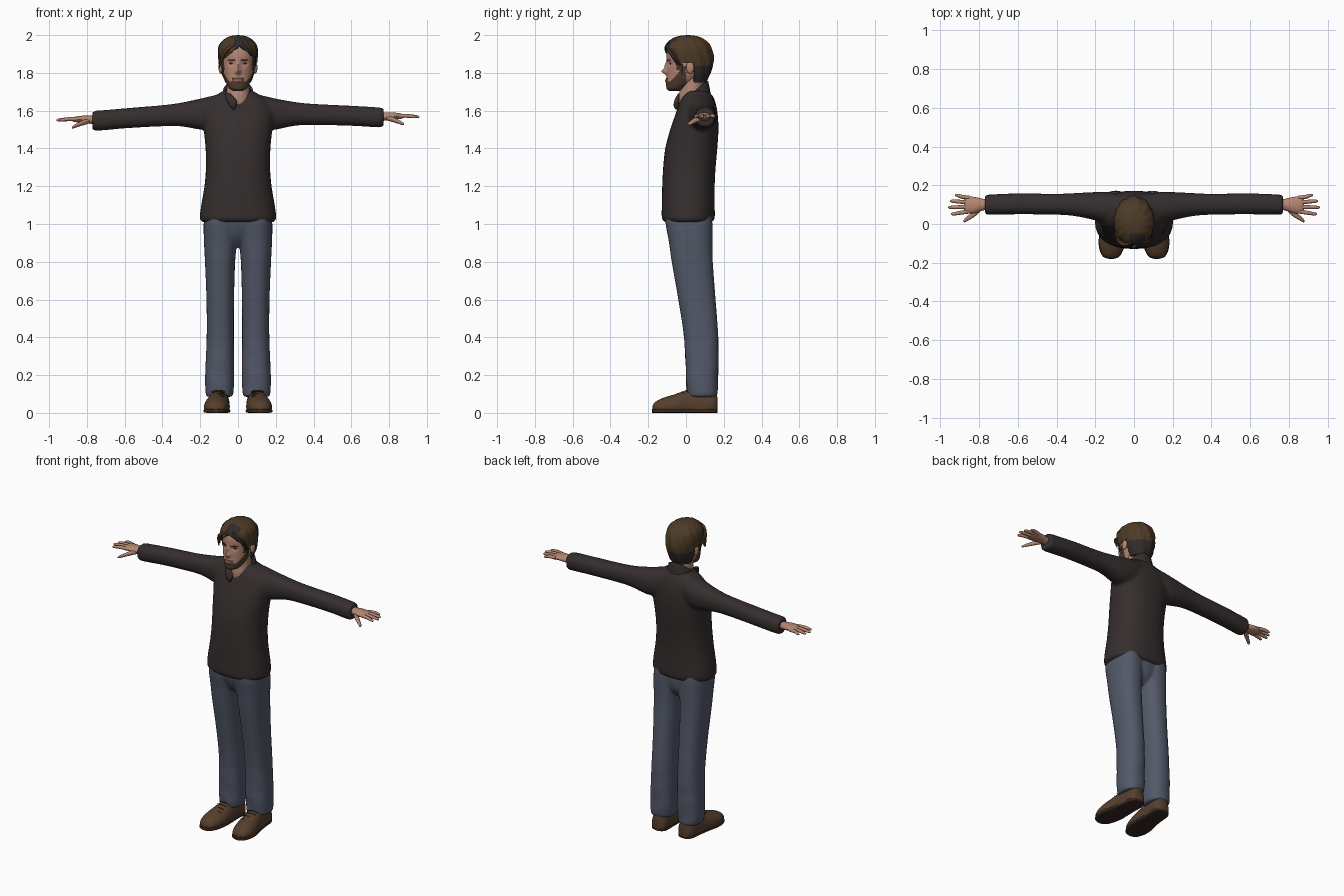
import bpy, bmesh
from math import sin, cos, pi, exp, atan2
from mathutils import Vector, Matrix

cube = bpy.data.objects.get("Cube")
if cube:
    bpy.data.objects.remove(cube)


def material(name, r, g, b):
    m = bpy.data.materials.new(name)
    m.use_nodes = True
    m.diffuse_color = (r, g, b, 1)
    m.node_tree.nodes["Principled BSDF"].inputs["Base Color"].default_value = (r, g, b, 1)
    return m


KNIT = material("dark knit", .036, .027, .027)
DENIM = material("blue denim", .085, .1, .14)
LEATHER = material("brown leather", .09, .05, .026)
SOLE = material("dark sole", .035, .022, .014)
SKIN = material("skin", .46, .24, .17)
HAIR = material("brown hair", .075, .043, .02)
DARK = material("dark hair", .03, .024, .022)
BEARD = material("beard", .085, .045, .028)
EYE = material("eye", .06, .045, .04)
LIP = material("lips", .3, .13, .1)
BOTH = (1, -1)


def finish(obj, mats, angle=.9):
    bpy.context.collection.objects.link(obj)
    for m in mats:
        obj.data.materials.append(m)
    bpy.ops.object.select_all(action='DESELECT')
    obj.select_set(True)
    bpy.context.view_layer.objects.active = obj
    if obj.type == 'MESH':
        bpy.ops.object.shade_smooth_by_angle(angle=angle)
    return obj


def spline(rows, steps):
    """Catmull-Rom through the section values."""
    out = []
    for i in range(len(rows) - 1):
        four = [rows[max(i - 1, 0)], rows[i], rows[i + 1], rows[min(i + 2, len(rows) - 1)]]
        for k in range(steps):
            t = k / steps
            out.append([b + .5 * t * (c - a + t * (2*a - 5*b + 4*c - d + t * (3*(b - c) + d - a)))
                        for a, b, c, d in zip(*four)])
    return out + [list(rows[-1])]


def add_loft(bm, axis, rows, sides, segs, steps, power, caps):
    """Each row: position on axis, two centre coordinates, two radii."""
    order = {'x': (2, 0, 1), 'y': (0, 2, 1), 'z': (0, 1, 2)}[axis]
    for side in sides:
        rings = []
        for t, c1, c2, r1, r2 in spline(rows, steps):
            ring = []
            for k in range(segs):
                a = 2 * pi * k / segs
                u, v = [abs(f) ** (2 / power) * (1 if f > 0 else -1) for f in (cos(a), sin(a))]
                p = (c1 + max(r1, .001) * u, c2 + max(r2, .001) * v, t)
                q = Vector([p[i] for i in order])
                q.x *= side
                ring.append(bm.verts.new(q))
            rings.append(ring)
        for lo, hi in zip(rings, rings[1:]):
            for k in range(segs):
                n = (k + 1) % segs
                bm.faces.new((lo[k], lo[n], hi[n], hi[k]))
        if caps:
            bm.faces.new(rings[0])
            bm.faces.new(rings[-1])


def part(name, mats, lofts, shape=None, segs=24, steps=4, power=2.0, caps=True, edit=None):
    bm = bmesh.new()
    for axis, rows, sides in lofts:
        add_loft(bm, axis, rows, sides, segs, steps, power, caps)
    if shape:
        for v in bm.verts:
            shape(v.co)
    bmesh.ops.recalc_face_normals(bm, faces=bm.faces)
    if edit:
        edit(bm)
    me = bpy.data.meshes.new(name)
    bm.to_mesh(me)
    bm.free()
    return finish(bpy.data.objects.new(name, me), mats)


def fuse(obj, voxel):
    m = obj.modifiers.new("fuse", 'REMESH')
    m.mode, m.voxel_size, m.use_smooth_shade = 'VOXEL', voxel, True
    s = obj.modifiers.new("relax", 'SMOOTH')
    s.factor, s.iterations = .5, 4


def ball(name, mat, loc, size):
    bm = bmesh.new()
    for s in BOTH:
        bmesh.ops.create_uvsphere(bm, u_segments=16, v_segments=10, radius=1, matrix=Matrix.Translation(
            (loc[0] * s, loc[1], loc[2])) @ Matrix.Diagonal((*size, 1)))
    me = bpy.data.meshes.new(name)
    bm.to_mesh(me)
    bm.free()
    return finish(bpy.data.objects.new(name, me), [mat])


def strands(name, mat, paths, depth, sides=(1,), taper=.3):
    cu = bpy.data.curves.new(name, 'CURVE')
    cu.dimensions, cu.bevel_depth, cu.bevel_resolution, cu.use_fill_caps = '3D', depth, 2, True
    for s in sides:
        for path in paths:
            sp = cu.splines.new('NURBS')
            sp.points.add(len(path) - 1)
            for i, (x, y, z) in enumerate(path):
                sp.points[i].co = (x * s, y, z, 1)
                sp.points[i].radius = taper if i in (0, len(path) - 1) else 1
            sp.order_u, sp.use_endpoint_u = 3, True
    return finish(bpy.data.objects.new(name, cu), [mat])


def droop(co):
    # the right arm hangs slightly lower
    if co.x < -.2:
        co.z -= .017 * min((-co.x - .2) / .5, 1)


# Sweater: body and sleeves fused together
body = [(1.01, 0, .012, .19, .125), (1.03, 0, .012, .202, .14), (1.1, 0, .012, .195, .14),
        (1.2, 0, .013, .178, .139), (1.3, 0, .018, .17, .139), (1.4, 0, .028, .172, .138),
        (1.5, 0, .044, .182, .128), (1.58, 0, .056, .19, .112), (1.64, 0, .061, .165, .096),
        (1.68, 0, .062, .118, .078), (1.705, 0, .06, .08, .055)]
sleeve = [(.06, .085, 1.605, .07, .09), (.14, .085, 1.59, .08, .088), (.2, .092, 1.582, .073, .082),
          (.3, .1, 1.583, .06, .063), (.4, .102, 1.58, .054, .056), (.6, .104, 1.573, .054, .053),
          (.75, .1, 1.564, .052, .053), (.77, .1, 1.564, .047, .047)]
fuse(part("sweater", [KNIT], [('z', body, (1,)), ('x', sleeve, BOTH)], droop, segs=32, power=2.3), .01)


def slope(co):
    co.z -= .115 * min(max((.115 - co.y) / .15, 0), 1)


collar = part("collar", [KNIT], [('z', [(1.675, 0, .046, .094, .086), (1.715, 0, .044, .087, .082),
                                       (1.758, 0, .04, .08, .077)], (1,))], slope, segs=40, caps=False)
thick = collar.modifiers.new("thickness", 'SOLIDIFY')
thick.thickness = .012
part("collar_flap", [KNIT], [('z', [(1.605, -.022, -.05, .004, .004), (1.625, -.026, -.052, .018, .013),
                                    (1.655, -.034, -.047, .026, .014), (1.69, -.055, -.03, .014, .012)], (1,))])

# Trousers: two legs joined at the hips
leg = [(.085, .098, .085, .068, .077), (.11, .098, .085, .074, .081), (.2, .097, .085, .077, .085),
       (.4, .094, .08, .072, .091), (.6, .094, .058, .073, .099), (.8, .095, .033, .08, .109),
       (.9, .093, .025, .087, .115), (1.0, .092, .016, .09, .124), (1.06, .088, .014, .085, .122)]
hips = [(.88, 0, .03, .03, .06), (.93, 0, .025, .09, .1), (1.0, 0, .016, .14, .119), (1.06, 0, .014, .14, .118)]


def creases(co):
    co.y += .003 * sin(co.z * 45 + co.x * 20) * max(0, 1 - co.z / .5)


fuse(part("trousers", [DENIM], [('z', leg, BOTH), ('z', hips, (1,))], creases, segs=32, power=2.3), .009)


# Shoes with flat soles and laces
def flatten(co):
    co.z = max(co.z, .014)


shoe = [(-.178, .118, .026, .012, .008), (-.165, .118, .028, .042, .028), (-.12, .116, .03, .062, .05),
        (-.06, .111, .032, .067, .066), (0, .104, .034, .06, .085), (.06, .1, .034, .055, .096),
        (.13, .096, .034, .052, .09), (.16, .095, .034, .038, .07), (.168, .095, .034, .015, .03)]
part("shoes", [LEATHER], [('y', shoe, BOTH)], flatten, segs=32)
sole = [(y - .002, cx, .01, r * 1.04, .01) for y, cx, cz, r, h in shoe]
part("soles", [SOLE], [('y', sole, BOTH)], power=5)
strands("laces", SOLE, [[(.07, y, z - .008), (.1, y - .004, z + .006), (.14, y + .006, z - .008)]
                        for y, z in ((-.07, .092), (-.045, .103), (-.02, .113), (0, .12))], .005, BOTH)

# Hands
palm = [(.74, .1, 1.566, .026, .024), (.78, .1, 1.569, .03, .022), (.82, .098, 1.571, .041, .02),
        (.86, .098, 1.571, .045, .015), (.878, .1, 1.57, .04, .008)]
lofts = [('x', palm, BOTH)]
for y, spread, tip in ((.136, .012, .925), (.112, .006, .95), (.088, -.002, .96), (.064, -.012, .945)):
    lofts.append(('x', [(.85, y, 1.571, .01, .011), (.89, y + spread * .4, 1.573, .0105, .0105),
                        (tip - .012, y + spread, 1.568, .008, .008),
                        (tip, y + spread, 1.566, .003, .003)], BOTH))
lofts.append(('x', [(.785, .085, 1.563, .012, .014), (.82, .058, 1.553, .018, .014),
                    (.85, .036, 1.541, .014, .011), (.872, .02, 1.531, .011, .008),
                    (.88, .014, 1.528, .004, .003)], BOTH))
part("hands", [SKIN], lofts, droop, segs=14)

# Neck and head
part("neck", [SKIN], [('z', [(1.58, 0, .035, .068, .066), (1.66, 0, .031, .066, .07),
                             (1.72, 0, .03, .06, .062), (1.8, 0, .03, .06, .062)], (1,))])


def bump(value, width):
    return exp(-(value / width) ** 2)


def sculpt(co):
    if co.y < 0:
        x, z = co.x, co.z
        co.y -= .027 * bump(x, .013) * bump(z - 1.808, .015) + .012 * bump(x, .01) * bump(z - 1.838, .022)
        co.y += .009 * bump(abs(x) - .034, .017) * bump(z - 1.85, .013)
        co.y -= .007 * bump(x, .022) * bump(z - 1.759, .009)


def face_colours(bm):
    for f in bm.faces:
        c = f.calc_center_median()
        if abs(c.x) < .022 and c.y < -.08 and 1.753 < c.z < 1.766:
            f.material_index = 2
        elif c.y < .0 and c.z < 1.752 + 1.1 * max(0, c.y + .085):
            f.material_index = 1
        elif abs(c.x) < .03 and c.y < -.08 and c.z < 1.777:
            f.material_index = 1


skull = [(1.703, 0, -.06, .02, .025), (1.718, 0, -.052, .046, .051), (1.76, 0, -.022, .068, .082),
         (1.8, 0, -.005, .08, .096), (1.85, 0, .005, .087, .106), (1.9, 0, .008, .091, .11),
         (1.94, 0, .01, .086, .1), (1.97, 0, .01, .062, .072), (1.983, 0, .01, .02, .02)]
part("head", [SKIN, BEARD, LIP], [('z', skull, (1,))], sculpt, segs=96, steps=8, edit=face_colours)
ball("ears", SKIN, (.092, .022, 1.828), (.011, .021, .032))
ball("eyes", EYE, (.034, -.08, 1.85), (.013, .008, .005))
strands("eyebrows", DARK, [[(.014, -.103, 1.866), (.034, -.1, 1.873), (.056, -.083, 1.866)]], .004, BOTH)


# Hair: a wavy cap trimmed around the face and ears
def waves(co):
    a = atan2(co.y, co.x)
    k = 1 + .022 * sin(13 * a + 30 * co.z) + .012 * sin(29 * a - 40 * co.z)
    co.x, co.y = co.x * k, .01 + (co.y - .01) * k


def trim(bm):
    cuts = [((0, -.05, 0), (0, 1, 0)), ((0, .045, 0), (0, 1, 0)), ((0, 0, 1.855), (0, 0, 1)),
            ((.01, 0, 1.945), (.8, 0, 1)), ((.01, 0, 1.945), (-.8, 0, 1)), ((0, -.02, 0), (0, 1, 0)),
            ((0, 0, 1.79), (0, 0, 1))]
    for co, no in cuts:
        bmesh.ops.bisect_plane(bm, geom=bm.verts[:] + bm.edges[:] + bm.faces[:], plane_co=co, plane_no=no)
    gone = []
    for f in bm.faces:
        c = f.calc_center_median()
        brow = c.y < -.05 and c.z < 1.945 - .8 * abs(c.x - .01)
        ear = -.02 < c.y < .045 and c.z < 1.855
        if brow or ear or (c.y < .045 and c.z < 1.79):
            gone.append(f)
        elif (c.y > 0 and c.z < 1.83) or (c.y < -.05 and -.02 < c.x < .06):
            f.material_index = 1
    bmesh.ops.delete(bm, geom=gone, context='FACES')


cap = [(1.75, 0, .03, .07, .078), (1.8, 0, .024, .09, .106), (1.86, 0, .02, .1, .124),
       (1.91, 0, .013, .104, .127), (1.95, 0, .01, .097, .115), (1.98, 0, .01, .07, .084),
       (1.995, 0, .01, .038, .046), (2.0, 0, .01, .004, .005)]
hair = part("hair", [HAIR, DARK], [('z', cap, (1,))], waves, segs=72, steps=5, edit=trim)
shell = hair.modifiers.new("thickness", 'SOLIDIFY')
shell.thickness = .012

# Loose locks sweeping from the parting
strands("fringe_locks", HAIR, [[(.01, -.085 + d, 1.965), (-.045, -.115 + d, 1.94 - d), (-.085, -.085 + d, 1.89),
                                (-.1, -.055 + d, 1.825 + d)] for d in (0, .012, .024)], .01)
strands("parting_locks", DARK, [[(.015, -.085 + d, 1.965), (.055, -.105 + d, 1.94), (.088, -.07 + d, 1.89),
                                 (.092, -.045 + d, 1.84)] for d in (0, .014)], .009)
